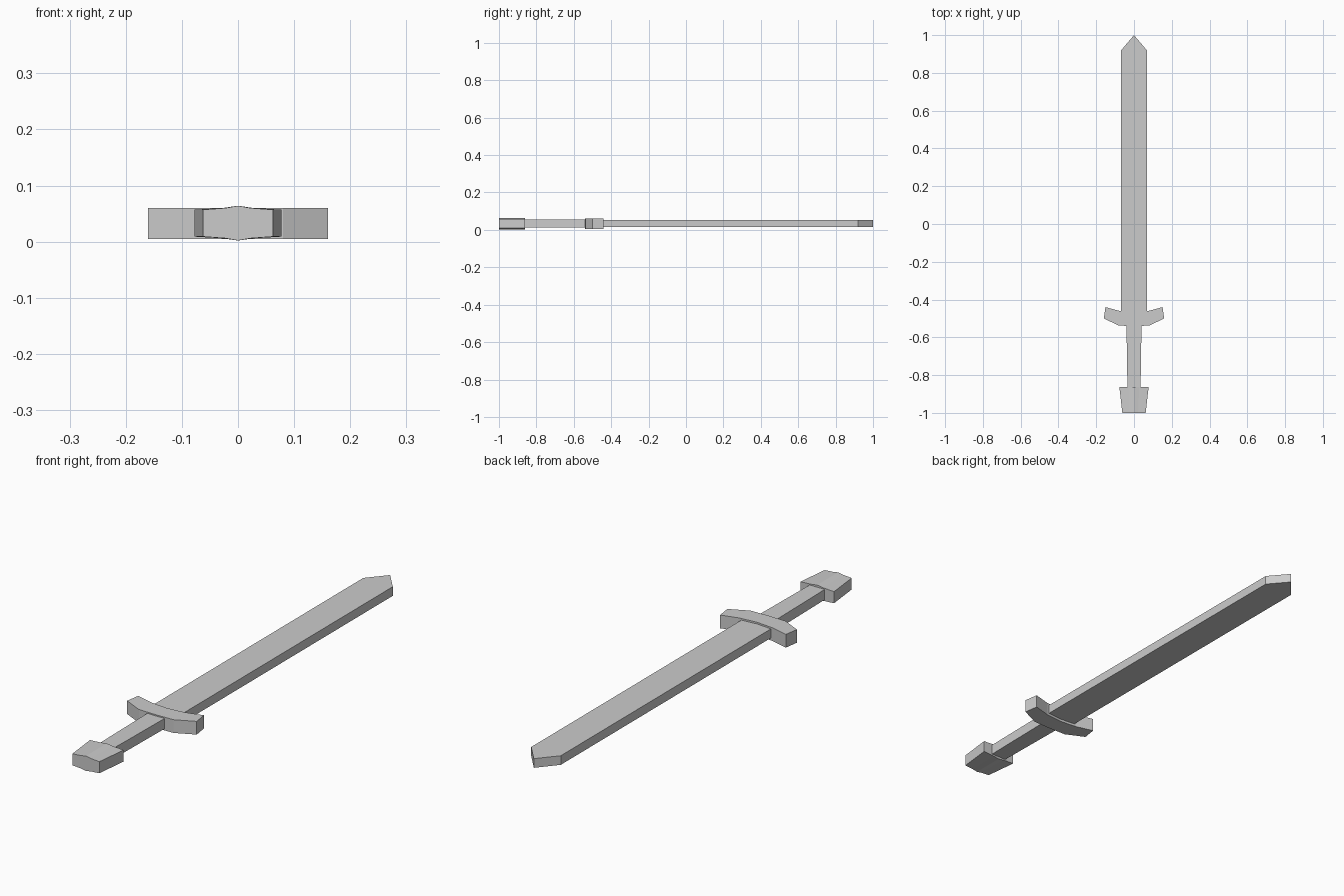
import bpy, bmesh

if "Cube" in bpy.data.objects:
    bpy.data.objects.remove(bpy.data.objects["Cube"])


def mirrored(half):
    """Close a half outline (x >= 0) by mirroring it across x = 0."""
    return half + [(-x, v) for x, v in reversed(half) if x > 0]


def finish(name, bm):
    bmesh.ops.recalc_face_normals(bm, faces=bm.faces)
    mesh = bpy.data.meshes.new(name)
    bm.to_mesh(mesh)
    bm.free()
    obj = bpy.data.objects.new(name, mesh)
    bpy.context.collection.objects.link(obj)
    return obj


def slab(name, half, z0, z1):
    """Extrude a mirrored plan outline from z0 to z1."""
    bm = bmesh.new()
    face = bm.faces.new([bm.verts.new((x, y, z0)) for x, y in mirrored(half)])
    new = bmesh.ops.extrude_face_region(bm, geom=[face])["geom"]
    verts = [g for g in new if isinstance(g, bmesh.types.BMVert)]
    bmesh.ops.translate(bm, verts=verts, vec=(0, 0, z1 - z0))
    return finish(name, bm)


def loft(name, half, stations, mid_z):
    """Sweep a mirrored cross-section along y; stations are (y, x scale)."""
    bm = bmesh.new()
    rings = [[bm.verts.new((x * s, y, mid_z + z)) for x, z in mirrored(half)]
             for y, s in stations]
    n = len(rings[0])
    for a, b in zip(rings, rings[1:]):
        for i in range(n):
            j = (i + 1) % n
            bm.faces.new((a[i], a[j], b[j], b[i]))
    bm.faces.new(rings[0])
    bm.faces.new(rings[-1])
    return finish(name, bm)


# Blade with pointed tip
slab("blade", [(0, -0.50), (0.068, -0.50), (0.068, 0.92), (0, 1.0)],
     0.015, 0.053)

# Cross guard, swept towards the blade
slab("cross_guard", [(0, -0.54), (0.08, -0.538), (0.16, -0.5),
                     (0.151, -0.44), (0.077, -0.46), (0, -0.467)],
     0.005, 0.06)

# Grip, slightly narrower near the pommel
slab("grip", [(0, -0.88), (0.034, -0.88), (0.036, -0.79),
              (0.04, -0.52), (0, -0.52)], 0.012, 0.055)

# Flared pommel with a shallow centre ridge
loft("pommel", [(0, -0.031), (0.022, -0.027), (0.062, -0.024),
                (0.062, 0.024), (0.022, 0.027), (0, 0.031)],
     [(-1.0, 1.0), (-0.862, 1.25)], 0.033)
